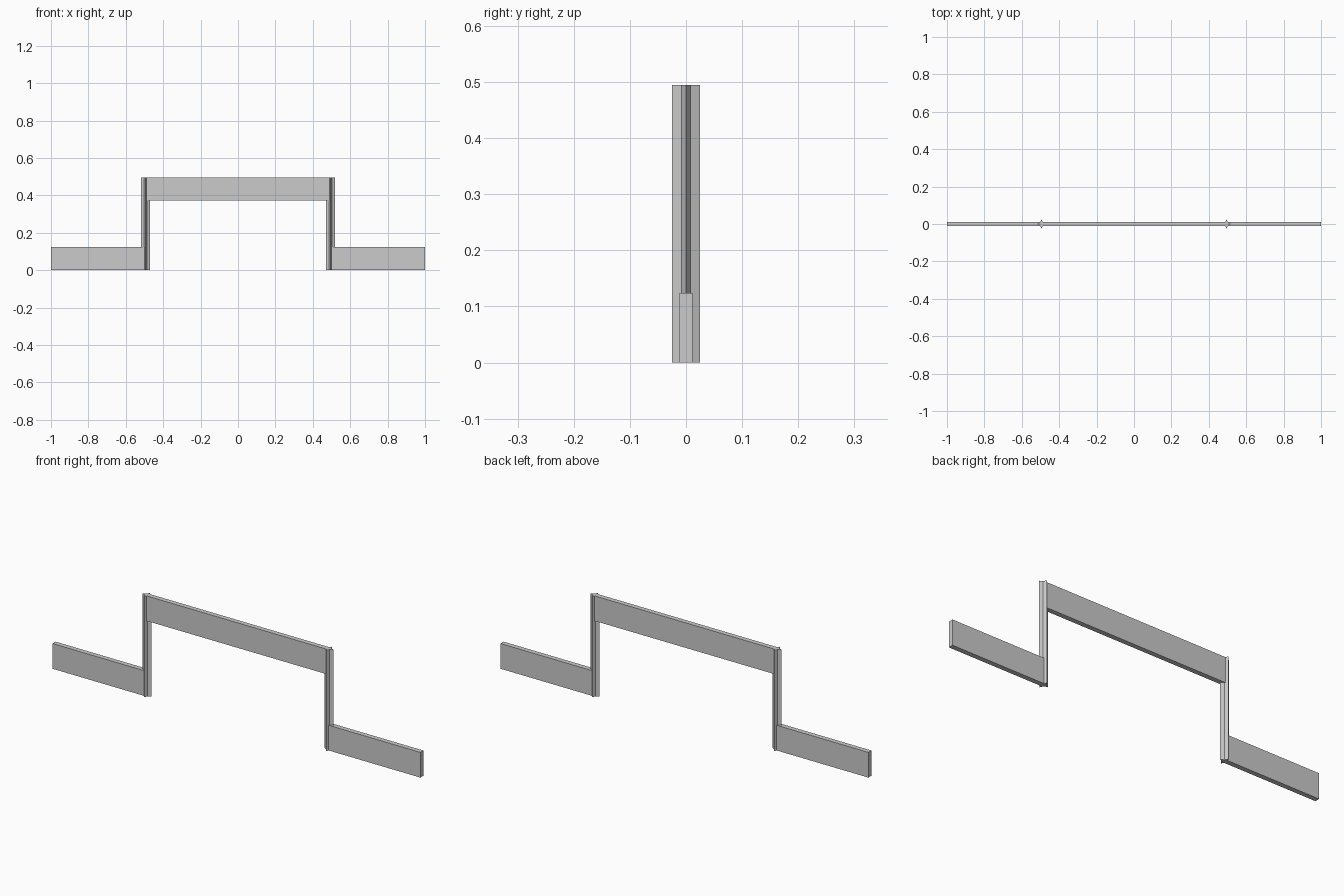
import bpy, bmesh, math

if "Cube" in bpy.data.objects:
    bpy.data.objects.remove(bpy.data.objects["Cube"])


def prism(name, outline, z0, z1):
    """Extrude a closed plan outline from z0 to z1."""
    bm = bmesh.new()
    base = bm.faces.new([bm.verts.new((x, y, z0)) for x, y in outline])
    top = bmesh.ops.extrude_face_region(bm, geom=[base])["geom"]
    bmesh.ops.translate(bm, vec=(0, 0, z1 - z0),
                        verts=[v for v in top if isinstance(v, bmesh.types.BMVert)])
    bmesh.ops.recalc_face_normals(bm, faces=bm.faces)
    mesh = bpy.data.meshes.new(name)
    bm.to_mesh(mesh)
    bm.free()
    obj = bpy.data.objects.new(name, mesh)
    bpy.context.collection.objects.link(obj)
    return obj


def rail(name, x0, x1, z0, z1, half=0.012):
    return prism(name, [(x0, -half), (x1, -half), (x1, half), (x0, half)], z0, z1)


def star_post(name, cx):
    # four-pointed star section: long tips on the axes, shallow inner corners
    pts = []
    for i in range(8):
        r = 0.0247 if i % 2 == 0 else 0.0112
        a = i * math.pi / 4
        pts.append((cx + r * math.cos(a), r * math.sin(a)))
    return prism(name, pts, 0, 0.495)


POST_X = 0.495

# raised middle rail
rail("upper_rail", -POST_X, POST_X, 0.372, 0.495)

# posts and low outer rails on both sides
for side, s in (("left", -1), ("right", 1)):
    star_post(side + "_post", s * POST_X)
    rail(side + "_lower_rail", *sorted((s * POST_X, s * 1.0)), 0, 0.124)
